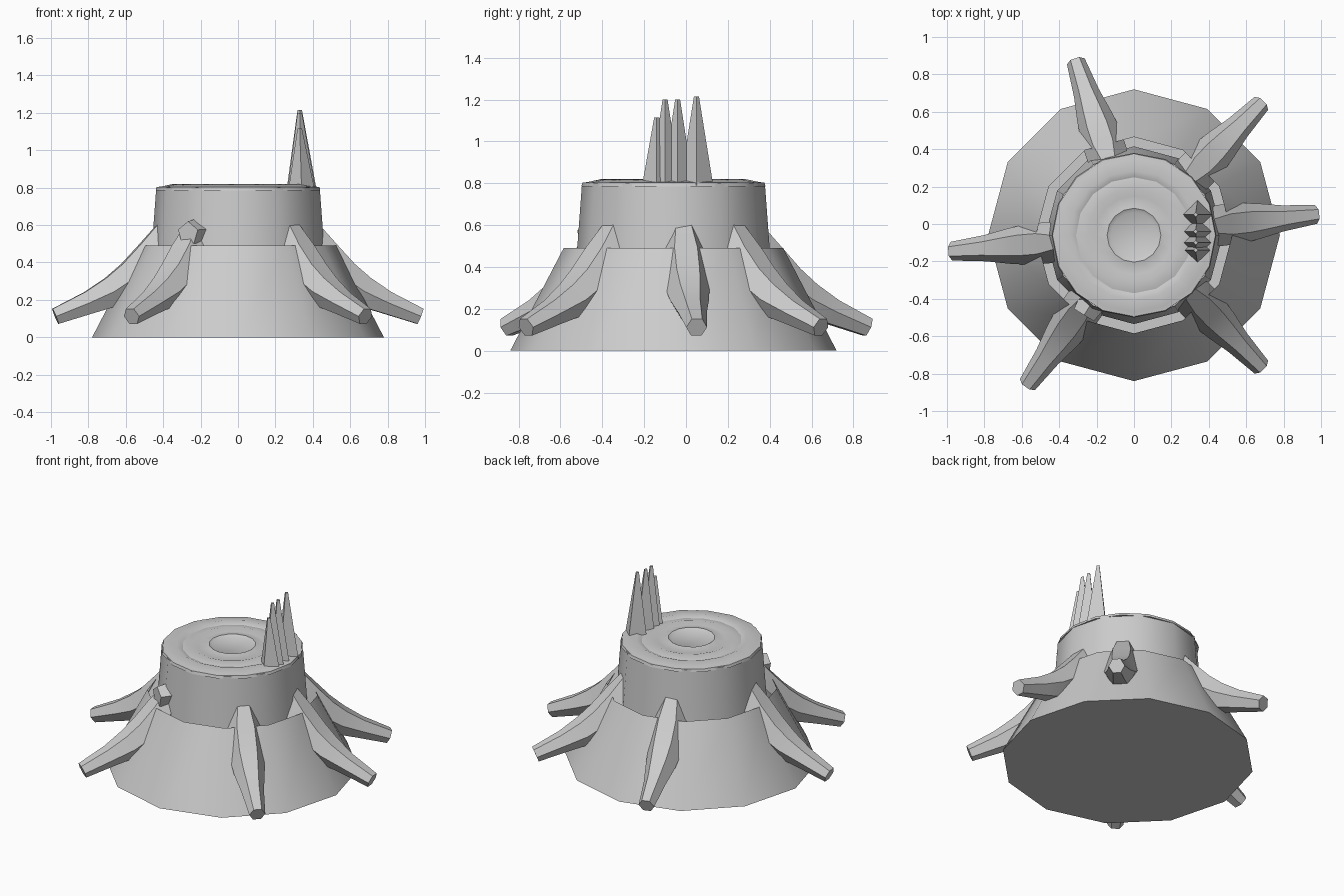
import bpy, bmesh, math
from mathutils import Vector

if "Cube" in bpy.data.objects:
    bpy.data.objects.remove(bpy.data.objects["Cube"])

CY = -0.06  # trunk axis sits slightly toward the front

wood = bpy.data.materials.new("grey_wood")
wood.diffuse_color = (0.6, 0.6, 0.6, 1)
wood.use_nodes = True
wood.node_tree.nodes["Principled BSDF"].inputs["Base Color"].default_value = wood.diffuse_color


def finish(name, bm, angle=35):
    bmesh.ops.recalc_face_normals(bm, faces=bm.faces)
    me = bpy.data.meshes.new(name)
    bm.to_mesh(me)
    bm.free()
    ob = bpy.data.objects.new(name, me)
    bpy.context.collection.objects.link(ob)
    me.materials.append(wood)
    bpy.ops.object.select_all(action='DESELECT')
    ob.select_set(True)
    bpy.context.view_layer.objects.active = ob
    bpy.ops.object.shade_smooth_by_angle(angle=math.radians(angle))
    return ob


def loft(bm, rings, cap_start=True, cap_end=True):
    """Join rings of points with quads."""
    vs = [[bm.verts.new(p) for p in r] for r in rings]
    n = len(vs[0])
    for a, b in zip(vs, vs[1:]):
        for i in range(n):
            j = (i + 1) % n
            bm.faces.new((a[i], a[j], b[j], b[i]))
    if cap_start:
        bm.faces.new(vs[0][::-1])
    if cap_end:
        bm.faces.new(vs[-1])


def circle(r, z, n, cx=0, cy=CY, turn=0):
    return [(cx + r * math.cos(turn + math.tau * i / n),
             cy + r * math.sin(turn + math.tau * i / n), z) for i in range(n)]


def lathe(name, profile, n, cap_start=True, cap_end=True):
    bm = bmesh.new()
    loft(bm, [circle(r, z, n) for r, z in profile], cap_start, cap_end)
    return finish(name, bm)


# Flared base, open at the top around the trunk
lathe("flared_base", [(0.78, 0), (0.525, 0.49)], 12, cap_end=False)
# Upper trunk
lathe("trunk", [(0.475, 0.3), (0.46, 0.49), (0.437, 0.80)], 12, cap_start=False)
# Cut top with raised growth rings
lathe("growth_rings", [(0.44, 0.785), (0.435, 0.803), (0.41, 0.806), (0.345, 0.82),
                       (0.31, 0.806), (0.25, 0.82), (0.21, 0.806),
                       (0.144, 0.82), (0.123, 0.808)], 16)


# Hexagonal tapering roots: distance from axis, height, radius
SPINE = [(0.37, 0.585, 0.07), (0.45, 0.44, 0.11), (0.56, 0.32, 0.11),
         (0.67, 0.245, 0.095), (0.80, 0.185, 0.07), (0.98, 0.112, 0.05)]


def root(name, degrees):
    a = math.radians(degrees)
    out = Vector((math.cos(a), math.sin(a), 0))
    side = Vector((-math.sin(a), math.cos(a), 0))
    pts = [out * d + Vector((0, CY, z)) for d, z, r in SPINE]
    rings = []
    for i, p in enumerate(pts):
        t = (pts[min(i + 1, len(pts) - 1)] - pts[max(i - 1, 0)]).normalized()
        up = t.cross(side)
        r = SPINE[i][2]
        rings.append([p + side * r * math.cos(math.tau * k / 6)
                      + up * r * math.sin(math.tau * k / 6) for k in range(6)])
    bm = bmesh.new()
    loft(bm, rings)
    finish(name, bm, 30)


for i, deg in enumerate((6.5, 46, 108.5, 185, 234.5, 314)):
    root(f"root_{i + 1}", deg)

# Splinters standing on the right edge of the cut
for i, (y, r, top) in enumerate(((-0.14, 0.07, 1.115), (-0.10, 0.075, 1.2),
                                 (-0.04, 0.075, 1.2), (0.05, 0.08, 1.215))):
    bm = bmesh.new()
    loft(bm, [circle(r, 0.79, 4, 0.34, y), circle(0.012, top, 4, 0.33, y)])
    finish(f"splinter_{i + 1}", bm, 30)

# Broken stub beside the front left root
bm = bmesh.new()
d = Vector((-0.53, -0.85, 0))
s = Vector((0.85, -0.53, 0))
stub = []
for length, r in ((0, 0.08), (0.09, 0.065)):
    c = Vector((-0.22, -0.41, 0.555)) + d * length
    stub.append([c + s * r * math.cos(math.tau * k / 5 + 0.3)
                 + Vector((0, 0, r * math.sin(math.tau * k / 5 + 0.3))) for k in range(5)])
loft(bm, stub)
finish("broken_stub", bm, 30)
